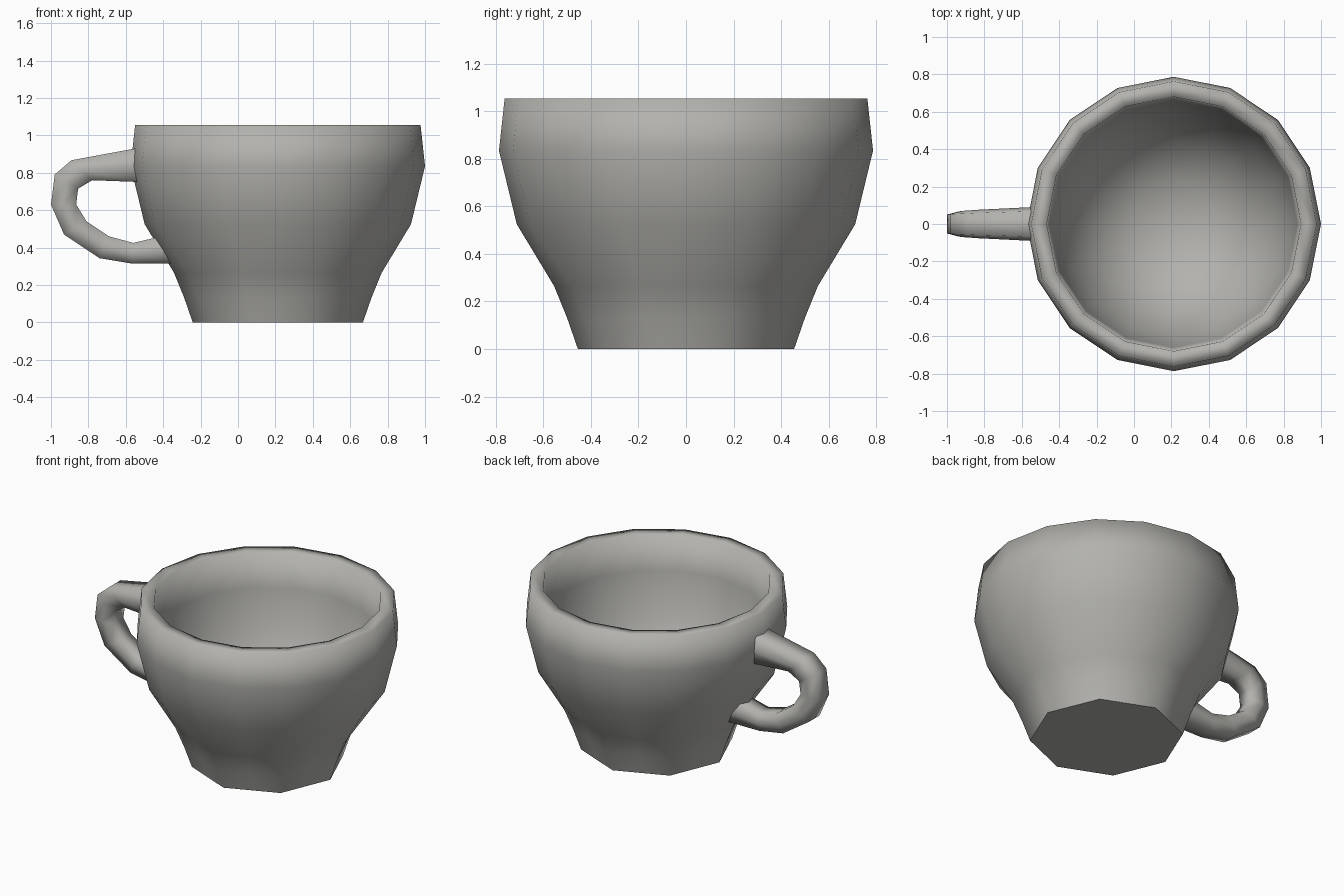
import bpy, bmesh
from math import pi, sin, cos

cube = bpy.data.objects.get("Cube")
if cube:
    bpy.data.objects.remove(cube, do_unlink=True)

clay = bpy.data.materials.new("warm grey ceramic")
COLOUR = (0.45, 0.445, 0.42, 1)
clay.use_nodes = True
clay.diffuse_color = COLOUR
clay.node_tree.nodes["Principled BSDF"].inputs["Base Color"].default_value = COLOUR

CENTRE_X = 0.213
SIDES = 16


def bridge(bm, a, b):
    n = len(a)
    for i in range(n):
        j = (i + 1) % n
        bm.faces.new((a[i], a[j], b[j], b[i]))


def finish(name, bm):
    bmesh.ops.recalc_face_normals(bm, faces=bm.faces)
    for f in bm.faces:
        f.smooth = True
    mesh = bpy.data.meshes.new(name)
    bm.to_mesh(mesh)
    bm.free()
    mesh.materials.append(clay)
    obj = bpy.data.objects.new(name, mesh)
    bpy.context.collection.objects.link(obj)
    return obj


# Cup: (radius, height, octagonal amount), up the outside, over the rim, down the inside
PROFILE = [(0.455, 0.0, 1), (0.5, 0.13, 1), (0.555, 0.265, 0.9), (0.712, 0.525, 0),
           (0.787, 0.835, 0), (0.763, 1.055, 0), (0.68, 1.055, 0), (0.66, 0.83, 0),
           (0.595, 0.55, 0), (0.44, 0.29, 0), (0.23, 0.16, 0)]
bm = bmesh.new()
rings = []
for r, z, octagon in PROFILE:
    ring = []
    for i in range(SIDES):
        a = 2 * pi * i / SIDES
        # odd corners sink onto the octagon's edges near the foot
        rr = r * (1 - octagon * (1 - cos(pi / 8))) if i % 2 else r
        ring.append(bm.verts.new((CENTRE_X + rr * cos(a), rr * sin(a), z)))
    rings.append(ring)
for a, b in zip(rings, rings[1:]):
    bridge(bm, a, b)
base = bm.faces.new(rings[0])
for e in base.edges:
    e.smooth = False
floor = bm.verts.new((CENTRE_X, 0, 0.13))
for i in range(SIDES):
    bm.faces.new((rings[-1][i], rings[-1][(i + 1) % SIDES], floor))
finish("cup_body", bm)

# Handle: (outer x, outer z, inner x, inner z, half width) for each section
SECTIONS = [(-0.51, 0.937, -0.51, 0.75, 0.092), (-0.89, 0.867, -0.78, 0.76, 0.076),
            (-0.98, 0.79, -0.855, 0.715, 0.07), (-1.0, 0.63, -0.865, 0.63, 0.068),
            (-0.93, 0.47, -0.81, 0.54, 0.07), (-0.74, 0.343, -0.69, 0.46, 0.072),
            (-0.57, 0.315, -0.56, 0.425, 0.075), (-0.33, 0.315, -0.41, 0.46, 0.078)]
# Six-sided section with flat outer and inner sides: (outer-to-inner fraction, side)
SECTION_SHAPE = [(0, -0.75), (0, 0.75), (0.5, 1), (1, 0.75), (1, -0.75), (0.5, -1)]
bm = bmesh.new()
rings = []
for ox, oz, ix, iz, w in SECTIONS:
    rings.append([bm.verts.new((ox + (ix - ox) * t, w * side, oz + (iz - oz) * t))
                  for t, side in SECTION_SHAPE])
for a, b in zip(rings, rings[1:]):
    bridge(bm, a, b)
for end in (rings[0], rings[-1]):
    cap = bm.faces.new(end)
    for e in cap.edges:
        e.smooth = False
finish("handle", bm)
